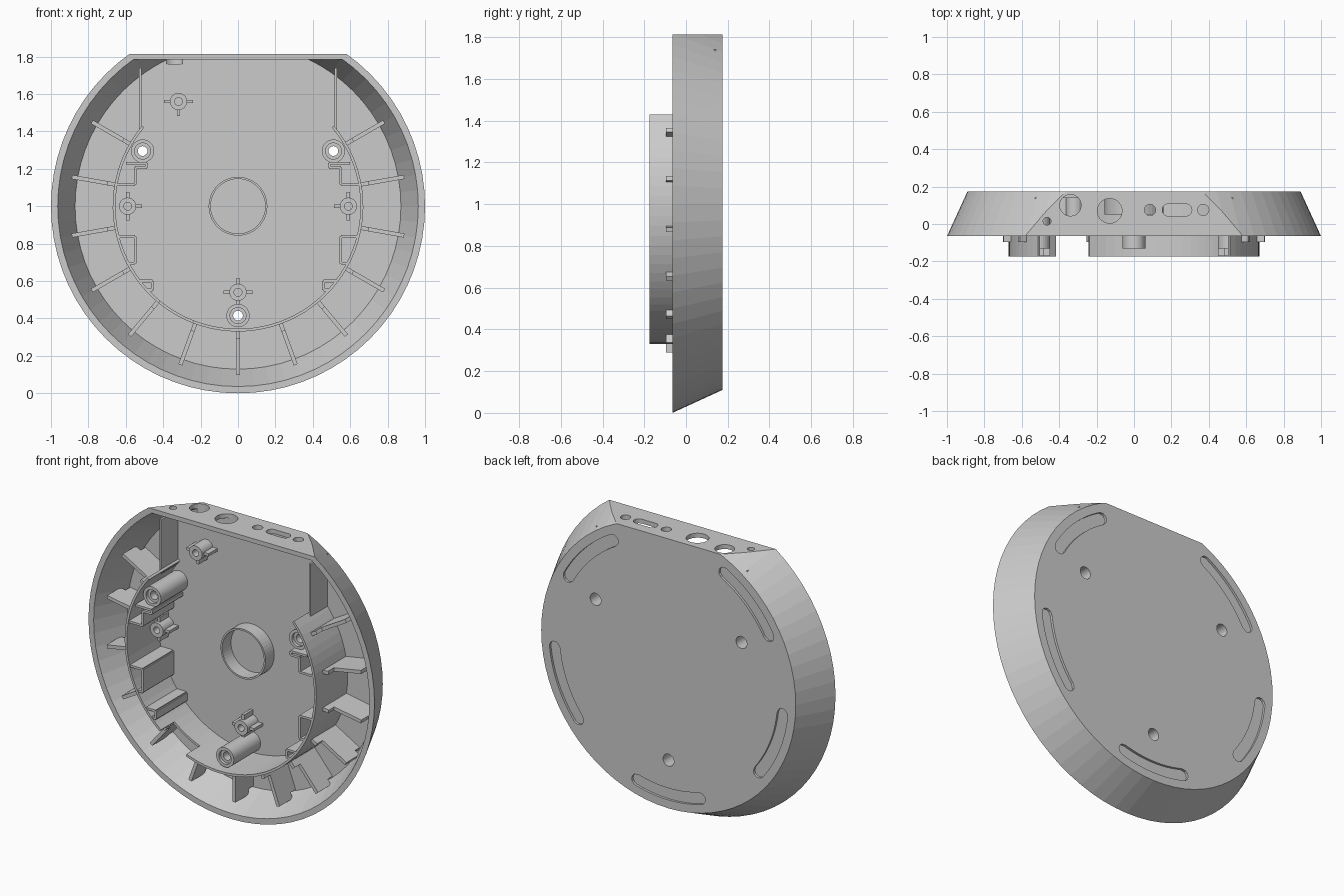
import bpy, bmesh
from math import sin, cos, radians, pi, hypot

if "Cube" in bpy.data.objects:
    bpy.data.objects.remove(bpy.data.objects["Cube"])

FLOOR, BACK, RIM, TOP = 0.138, 0.175, -0.065, -0.175   # depth levels along y
CZ = 1.0                                               # dish centre height


def finish(name, bm):
    bmesh.ops.recalc_face_normals(bm, faces=bm.faces)
    me = bpy.data.meshes.new(name)
    bm.to_mesh(me)
    bm.free()
    ob = bpy.data.objects.new(name, me)
    bpy.context.collection.objects.link(ob)
    return ob


def prism(bm, pts, y0, y1):
    """Extrude an (x, z) outline between two y levels."""
    a = [bm.verts.new((x, y0, z)) for x, z in pts]
    b = [bm.verts.new((x, y1, z)) for x, z in pts]
    n = len(pts)
    bm.faces.new(a)
    bm.faces.new(b[::-1])
    for i in range(n):
        j = (i + 1) % n
        bm.faces.new((a[i], b[i], b[j], a[j]))


def bar(bm, p, q, t, y0, y1):
    """Straight wall of thickness t from p to q in the x-z plane."""
    dx, dz = q[0] - p[0], q[1] - p[1]
    l = hypot(dx, dz)
    nx, nz = -dz / l * t / 2, dx / l * t / 2
    prism(bm, [(p[0] + nx, p[1] + nz), (q[0] + nx, q[1] + nz),
               (q[0] - nx, q[1] - nz), (p[0] - nx, p[1] - nz)], y0, y1)


def lathe(bm, cx, cz, profile, n=32):
    """Revolve a closed (radius, y) loop about a y-parallel axis."""
    rows = [[bm.verts.new((cx + r * cos(2 * pi * i / n), y, cz + r * sin(2 * pi * i / n)))
             for r, y in profile] for i in range(n)]
    m = len(profile)
    for i in range(n):
        a, b = rows[i], rows[(i + 1) % n]
        for k in range(m):
            j = (k + 1) % m
            bm.faces.new((a[k], a[j], b[j], b[k]))


def polar(r, deg):
    return (r * cos(radians(deg)), CZ + r * sin(radians(deg)))


def circle(cx, cz, r, n=32):
    return [(cx + r * cos(2 * pi * i / n), cz + r * sin(2 * pi * i / n)) for i in range(n)]


def arc(r, a0, a1, n):
    return [polar(r, a0 + (a1 - a0) * i / n) for i in range(n + 1)]


def frustum(name, r0, y0, r1, y1, ztop, n=72):
    """Cone section with its upper side sliced flat."""
    bm = bmesh.new()
    a = [bm.verts.new((x, y0, z)) for x, z in circle(0, CZ, r0, n)]
    b = [bm.verts.new((x, y1, z)) for x, z in circle(0, CZ, r1, n)]
    bm.faces.new(a)
    bm.faces.new(b)
    for i in range(n):
        j = (i + 1) % n
        bm.faces.new((a[i], a[j], b[j], b[i]))
    res = bmesh.ops.bisect_plane(bm, geom=bm.verts[:] + bm.edges[:] + bm.faces[:],
                                 plane_co=(0, 0, ztop), plane_no=(0, 0, 1), clear_outer=True)
    cut = [e for e in res['geom_cut'] if isinstance(e, bmesh.types.BMEdge)]
    bmesh.ops.edgeloop_fill(bm, edges=cut)
    return finish(name, bm)


def subtract(ob, cutter):
    cutter.hide_render = True
    mod = ob.modifiers.new("cut", 'BOOLEAN')
    mod.operation, mod.solver, mod.object = 'DIFFERENCE', 'EXACT', cutter
    bpy.context.view_layer.objects.active = ob
    bpy.ops.object.modifier_apply(modifier=mod.name)
    bpy.data.objects.remove(cutter)


# Dish shell: sloped wall, flat top, open front
shell = frustum("dish_shell", 1.0, RIM, 0.89, BACK, 1.813)
k = 0.458
inner_r = lambda y: 0.964 - k * (y - RIM)
subtract(shell, frustum("inner_cutter", inner_r(-0.2), -0.2, inner_r(FLOOR), FLOOR, 1.785))

# Screw holes through the floor and curved foot pads sunk in the back
SCREWS = [(-0.51, 1.295), (0.51, 1.295), (0, 0.415)]
bm = bmesh.new()
for x, z in SCREWS:
    prism(bm, circle(x, z, 0.038), 0.1, 0.2)
for mid in (-90, -22, 45, 135, 202):
    w, h = 0.037, 16
    pts = arc(0.8 + w, mid - h, mid + h, 12)
    for sgn, inner in ((1, True), (-1, False)):
        c = polar(0.8, mid + sgn * h)
        base = mid + (0 if sgn > 0 else 180)
        cap = [(c[0] + w * cos(radians(base + t)), c[1] + w * sin(radians(base + t)))
               for t in range(30, 180, 30)]
        pts += cap
        if inner:
            pts += arc(0.8 - w, mid + h, mid - h, 12)
    prism(bm, pts, BACK - 0.015, 0.2)
subtract(shell, finish("back_cutter", bm))

# Connector and button openings in the flat top: x, y, radius, half stretch
bm = bmesh.new()
for x, y, r, s in [(-0.34, 0.1, 0.057, 0), (-0.13, 0.07, 0.066, 0), (0.085, 0.075, 0.03, 0),
                   (0.23, 0.075, 0.032, 0.047), (0.37, 0.075, 0.03, 0), (-0.465, 0.015, 0.021, 0)]:
    ring = []
    for i in range(32):
        t = 2 * pi * (i + 0.5) / 32
        ring.append((x + r * cos(t) + (s if cos(t) > 0 else -s), y + r * sin(t)))
    a = [bm.verts.new((px, py, 1.76)) for px, py in ring]
    b = [bm.verts.new((px, py, 1.9)) for px, py in ring]
    bm.faces.new(a)
    bm.faces.new(b)
    for i in range(32):
        j = (i + 1) % 32
        bm.faces.new((a[i], a[j], b[j], b[i]))
subtract(shell, finish("port_cutter", bm))

# Tall curved inner wall with a lowered notch at lower left
bm = bmesh.new()
for a0, a1, y in ((140, 230.5, TOP), (230.5, 248.7, -0.04), (248.7, 400, TOP)):
    n = int((a1 - a0) / 4)
    prism(bm, arc(0.67, a0, a1, n) + arc(0.655, a1, a0, n), y, FLOOR + 0.005)
finish("inner_ring_wall", bm)

# Straight walls running up from the ring ends
bm = bmesh.new()
for s in (-1, 1):
    bar(bm, (s * 0.523, 1.40), (s * 0.523, 1.74), 0.013, -0.03, FLOOR + 0.005)
finish("upper_side_walls", bm)

# Radial ribs: raised tab beside the ring, lower web out to the sloped wall
bm = bmesh.new()
for deg in range(-210, 31, 20):
    bar(bm, polar(0.665, deg), polar(0.71, deg), 0.022, -0.095, FLOOR + 0.005)
    bar(bm, polar(0.71, deg), polar(0.865, deg), 0.022, -0.04, FLOOR + 0.005)
    bar(bm, polar(0.865, deg), polar(0.902, deg), 0.022, -0.04, 0.09)
finish("radial_ribs", bm)

# Stepped brackets and pockets on the inside of the ring, mirrored
bm = bmesh.new()
PATHS = [[(0.60, 1.23), (0.487, 1.23), (0.487, 1.207), (0.55, 1.207), (0.55, 1.115), (0.65, 1.115)],
         [(0.64, 0.838), (0.55, 0.838), (0.55, 0.695), (0.59, 0.695)],
         [(0.53, 0.60), (0.457, 0.60), (0.457, 0.552), (0.49, 0.552)]]
PATHS[1][-1] = (0.585, 0.695)
for s in (-1, 1):
    for path in PATHS:
        for p, q in zip(path, path[1:]):
            bar(bm, (s * p[0], p[1]), (s * q[0], q[1]), 0.014, TOP + 0.005, FLOOR + 0.005)
finish("ring_brackets", bm)

# Tall hollow screw posts
bm = bmesh.new()
for x, z in SCREWS:
    lathe(bm, x, z, [(0.062, FLOOR + 0.005), (0.062, -0.13), (0.043, -0.13), (0.043, -0.11),
                     (0.026, -0.11), (0.026, -0.06), (0.038, -0.06), (0.038, FLOOR + 0.005)])
finish("screw_posts", bm)

# Short board posts with three stiffening fins
bm = bmesh.new()
for x, z, fins in [(-0.318, 1.56, (0, 180, 270)), (-0.59, 1.0, (0, 90, 270)),
                   (0.59, 1.0, (180, 90, 270)), (0, 0.54, (0, 180, 90, 270))]:
    lathe(bm, x, z, [(0.046, FLOOR + 0.005), (0.046, 0.03), (0.021, 0.03), (0.021, FLOOR + 0.005)], 24)
    for d in fins:
        c, s = cos(radians(d)), sin(radians(d))
        bar(bm, (x + 0.04 * c, z + 0.04 * s), (x + 0.077 * c, z + 0.077 * s), 0.018, 0.05, FLOOR + 0.005)
finish("board_posts", bm)

# Central round collar
bm = bmesh.new()
lathe(bm, 0, CZ, [(0.157, FLOOR + 0.005), (0.157, 0.05), (0.146, 0.05), (0.146, FLOOR + 0.005)], 48)
finish("centre_collar", bm)
